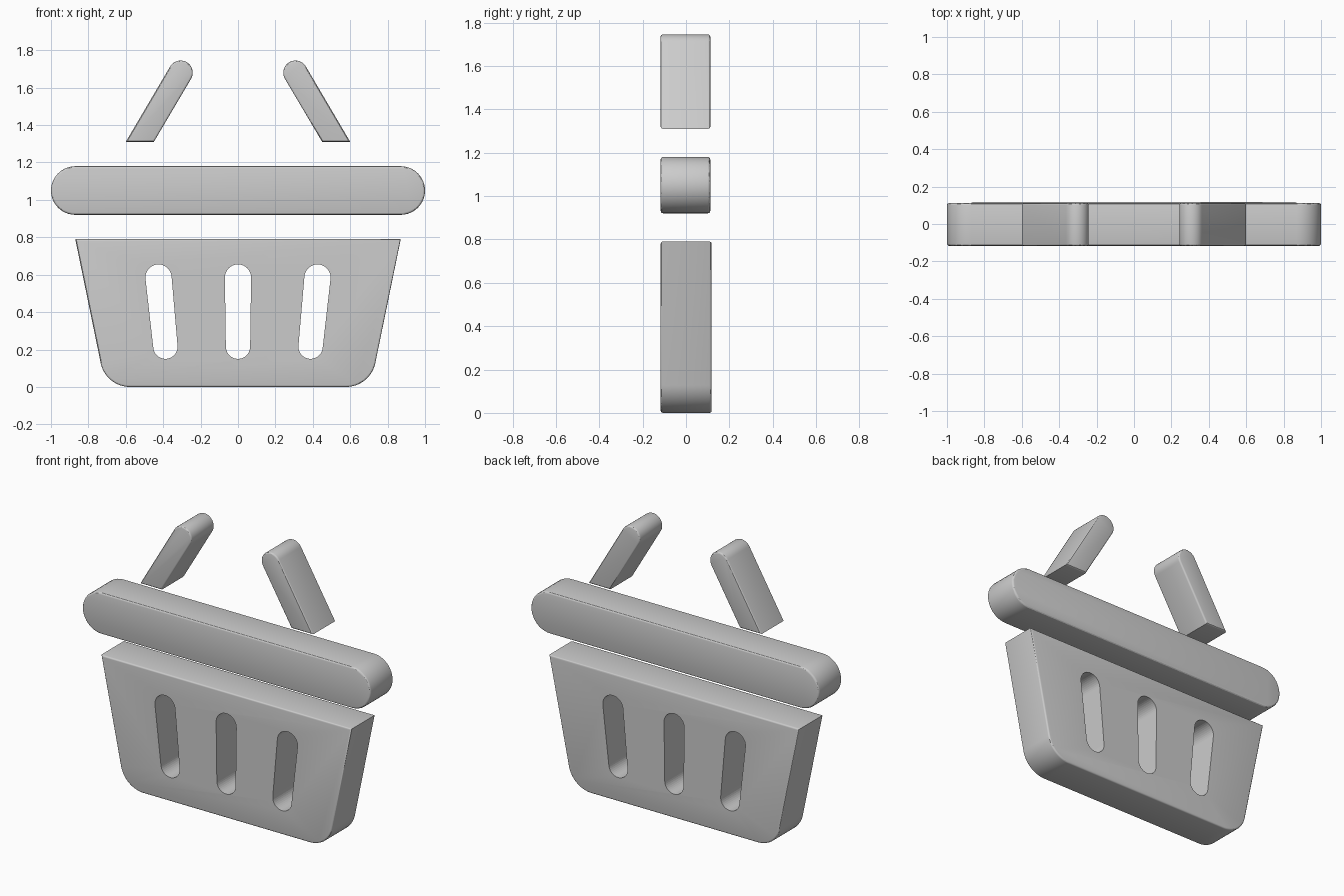
import bpy
import bmesh
from math import pi, cos, sin, atan2, tan

if "Cube" in bpy.data.objects:
    bpy.data.objects.remove(bpy.data.objects["Cube"])

FRONT = -0.117


def arc(cx, cz, r, a0, a1, n=20):
    return [(cx + r * cos(a0 + (a1 - a0) * i / n), cz + r * sin(a0 + (a1 - a0) * i / n))
            for i in range(n + 1)]


def slot_profile(low, r_low, high, r_high):
    """Rounded bar running from one centre to another."""
    a = atan2(high[1] - low[1], high[0] - low[0])
    return arc(*high, r_high, a - pi / 2, a + pi / 2) + arc(*low, r_low, a + pi / 2, a + 3 * pi / 2)


def mirror(points):
    return [(-x, z) for x, z in reversed(points)]


def prism(name, profile, y0, y1, bevel=0.0):
    """Extrude an x-z outline along y, rounding only the front and back rims."""
    bm = bmesh.new()
    face = bm.faces.new([bm.verts.new((x, y0, z)) for x, z in profile])
    ext = bmesh.ops.extrude_face_region(bm, geom=[face], use_keep_orig=True)
    for v in ext["geom"]:
        if isinstance(v, bmesh.types.BMVert):
            v.co.y = y1
    bmesh.ops.recalc_face_normals(bm, faces=bm.faces[:])
    if bevel:
        rims = [e for e in bm.edges if abs(e.verts[0].co.y - e.verts[1].co.y) < 1e-5]
        bmesh.ops.bevel(bm, geom=rims, offset=bevel, segments=3, profile=0.5, affect='EDGES')
    mesh = bpy.data.meshes.new(name)
    bm.to_mesh(mesh)
    bm.free()
    obj = bpy.data.objects.new(name, mesh)
    bpy.context.collection.objects.link(obj)
    return obj


def smooth(obj):
    bpy.ops.object.select_all(action='DESELECT')
    obj.select_set(True)
    bpy.context.view_layer.objects.active = obj
    bpy.ops.object.shade_smooth_by_angle(angle=pi / 6)


# Basket body: tapered sides with rounded lower corners
slope = atan2(0.79, 0.87 - 0.708)
r = 0.16
corner_x = 0.708 - r * tan(slope / 2 if slope < 0 else (pi - (pi - slope)) / 2)
right_side = arc(corner_x, r, r, -pi / 2, slope - pi / 2) + [(0.87, 0.79)]
body = prism("basket_body", right_side + mirror(right_side), FRONT, 0.118, 0.01)

# Three slots cut through the body
for i, (top_x, low_x) in enumerate([(-0.425, -0.388), (0, 0), (0.425, 0.388)]):
    cutter = prism(f"slot_cutter_{i}",
                   slot_profile((low_x, 0.215), 0.065, (top_x, 0.585), 0.07), -0.3, 0.3)
    cutter.hide_render = True
    cutter.hide_set(True)
    cutter.display_type = 'WIRE'
    mod = body.modifiers.new(f"slot_{i}", 'BOOLEAN')
    mod.operation = 'DIFFERENCE'
    mod.solver = 'EXACT'
    mod.object = cutter
smooth(body)

# Rim bar
smooth(prism("rim_bar", slot_profile((-0.87, 1.05), 0.13, (0.87, 1.05), 0.13), FRONT, 0.112, 0.012))

# Slanted handles: round tip, foot cut level
lean = atan2(0.37, 0.218)
left = arc(-0.307, 1.68, 0.065, lean - pi / 2, lean + pi / 2) + [(-0.60, 1.31), (-0.45, 1.31)]
smooth(prism("left_handle", left, FRONT, 0.112, 0.01))
smooth(prism("right_handle", mirror(left), FRONT, 0.112, 0.01))
